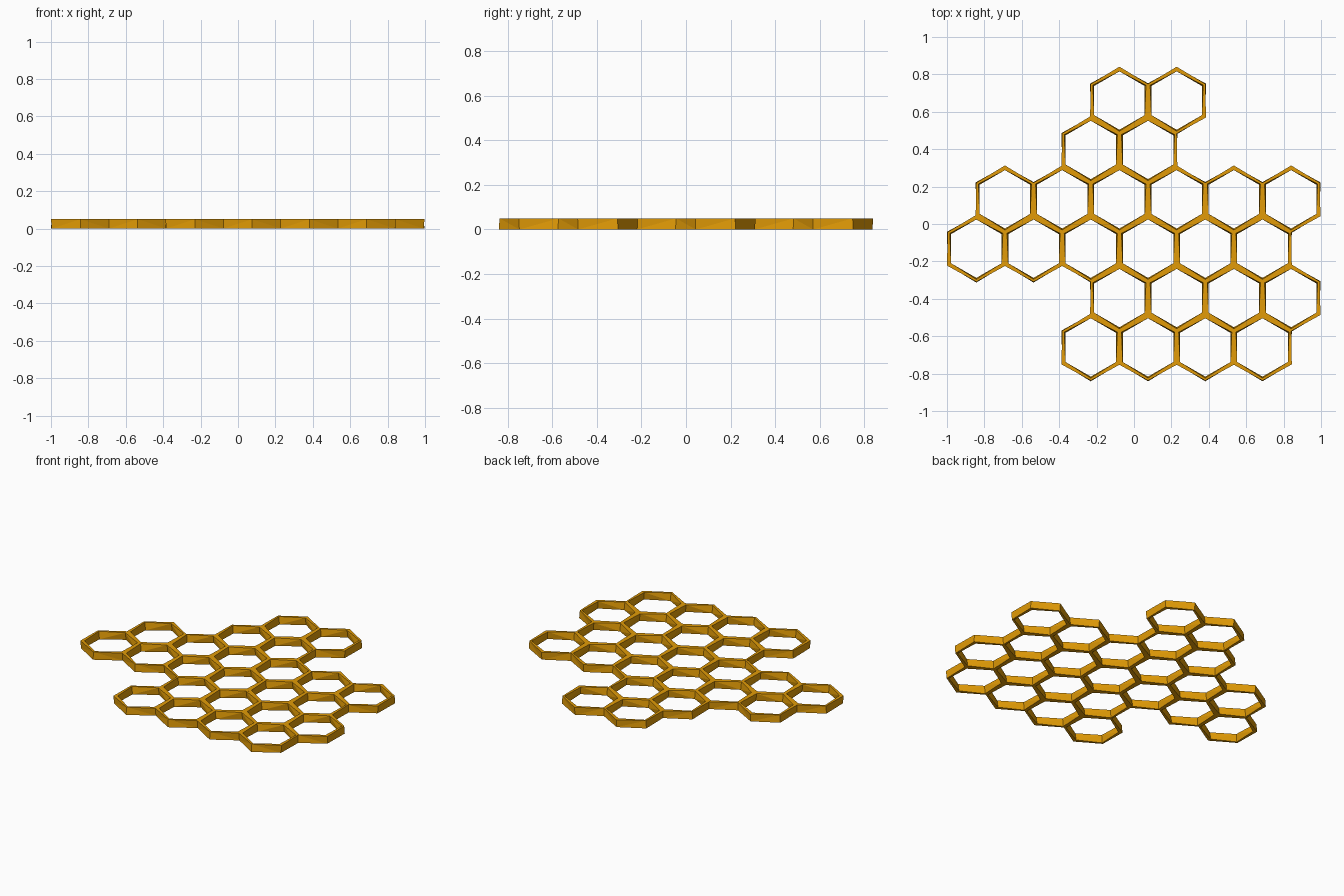
import bpy, bmesh
from math import cos, sin, pi

if "Cube" in bpy.data.objects:
    bpy.data.objects.remove(bpy.data.objects["Cube"])

PITCH_X, PITCH_Y = 0.306, 0.264
HEIGHT = 0.05
# (outer top, outer bottom, inner bottom, inner top) radii; alternate corners lean opposite ways
EVEN = (0.181, 0.177, 0.164, 0.156)
ODD = (0.177, 0.181, 0.156, 0.164)
LEVELS = (HEIGHT, 0, 0, HEIGHT)

mat = bpy.data.materials.new("honey")
mat.diffuse_color = (0.76, 0.33, 0.002, 1)
mat.use_nodes = True
mat.node_tree.nodes["Principled BSDF"].inputs["Base Color"].default_value = mat.diffuse_color

# one hexagonal cell wall, slightly twisted between corners
bm = bmesh.new()
rings = []
for i in range(6):
    a = pi / 2 + i * pi / 3
    radii = EVEN if i % 2 == 0 else ODD
    rings.append([bm.verts.new((r * cos(a), r * sin(a), z)) for r, z in zip(radii, LEVELS)])
for i in range(6):
    p, q = rings[i], rings[(i + 1) % 6]
    for j in range(4):
        k = (j + 1) % 4
        bm.faces.new((p[j], p[k], q[k], q[j]))
bmesh.ops.triangulate(bm, faces=bm.faces[:])
bmesh.ops.recalc_face_normals(bm, faces=bm.faces[:])
mesh = bpy.data.meshes.new("honeycomb_cell")
bm.to_mesh(mesh)
bm.free()
mesh.materials.append(mat)

# rows from back to front: (first cell centre in half pitches, cell count)
ROWS = [(5, 2), (4, 2), (1, 6), (0, 6), (5, 4), (4, 4)]
for row, (start, count) in enumerate(ROWS):
    y = (2.5 - row) * PITCH_Y
    for c in range(count):
        cell = bpy.data.objects.new(f"honeycomb_cell_{row}_{c}", mesh)
        cell.location = (-0.843 + (start / 2 + c) * PITCH_X, y, 0)
        bpy.context.collection.objects.link(cell)
